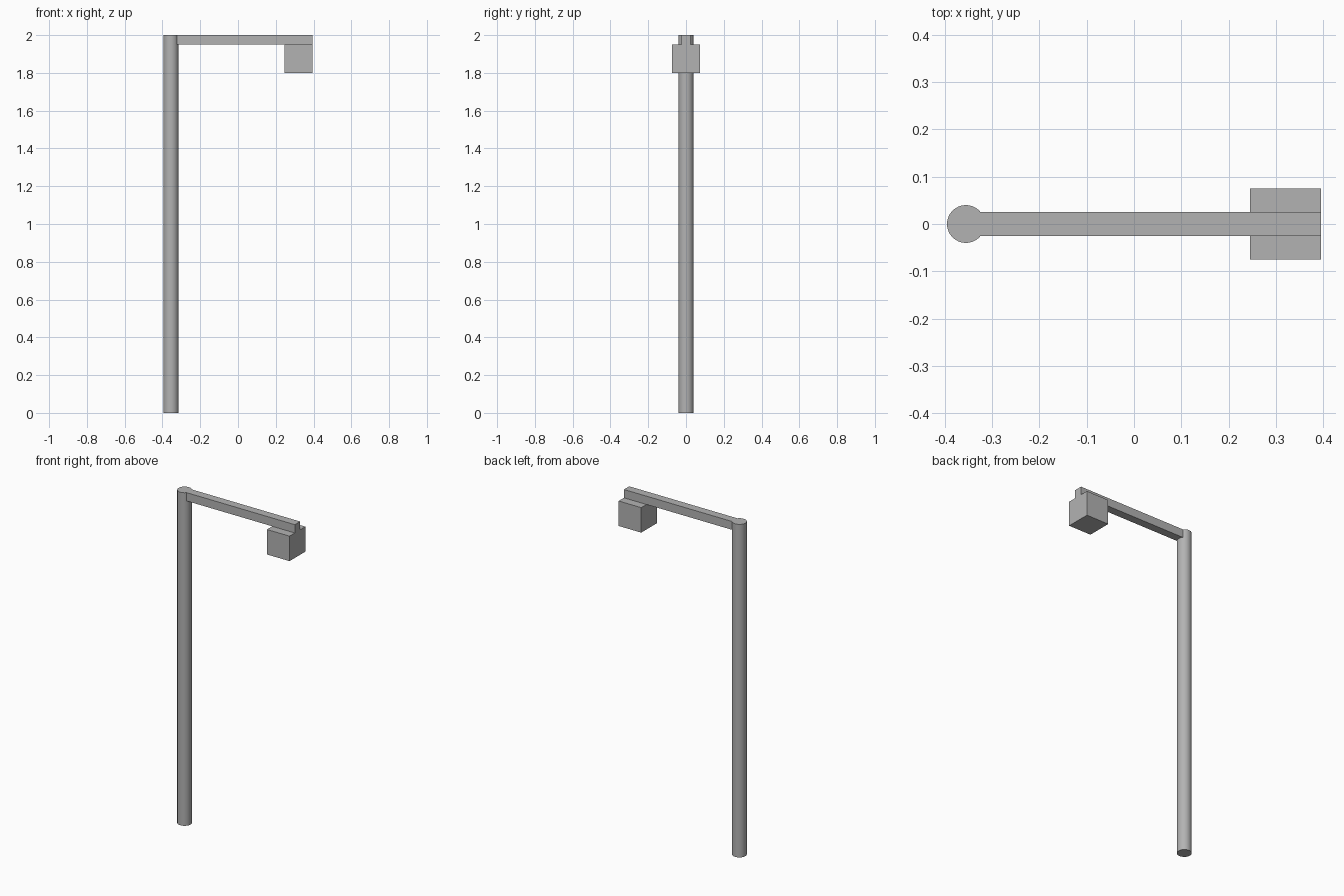
import bpy
import math

cube = bpy.data.objects.get("Cube")
if cube:
    bpy.data.objects.remove(cube, do_unlink=True)

# Single grey finish
grey = bpy.data.materials.new("plain_grey")
grey.use_nodes = True
colour = (0.45, 0.45, 0.45, 1)
grey.diffuse_color = colour
grey.node_tree.nodes["Principled BSDF"].inputs["Base Color"].default_value = colour

HEIGHT = 2.0
HALF_SPAN = 0.395
POLE_RADIUS = 0.04
ARM_SIZE = 0.05
LAMP_SIZE = 0.15
pole_x = -HALF_SPAN + POLE_RADIUS


def finish(name):
    obj = bpy.context.object
    obj.name = obj.data.name = name
    obj.data.materials.append(grey)
    return obj


def box(name, low, high):
    """Box between two opposite corners."""
    bpy.ops.mesh.primitive_cube_add(
        size=1, location=[(a + b) / 2 for a, b in zip(low, high)])
    obj = finish(name)
    obj.scale = [b - a for a, b in zip(low, high)]
    bpy.ops.object.transform_apply(location=False, rotation=False, scale=True)
    return obj


# Upright round pole
bpy.ops.mesh.primitive_cylinder_add(
    vertices=32, radius=POLE_RADIUS, depth=HEIGHT,
    location=(pole_x, 0, HEIGHT / 2))
finish("pole")
bpy.ops.object.shade_smooth_by_angle(angle=math.radians(30))

# Square arm, flush with the pole top and starting inside the pole
arm_bottom = HEIGHT - ARM_SIZE
box("arm", (pole_x, -ARM_SIZE / 2, arm_bottom),
    (HALF_SPAN, ARM_SIZE / 2, HEIGHT))

# Cube lamp head hanging under the arm's end
box("lamp_head",
    (HALF_SPAN - LAMP_SIZE, -LAMP_SIZE / 2, arm_bottom - LAMP_SIZE),
    (HALF_SPAN, LAMP_SIZE / 2, arm_bottom))
